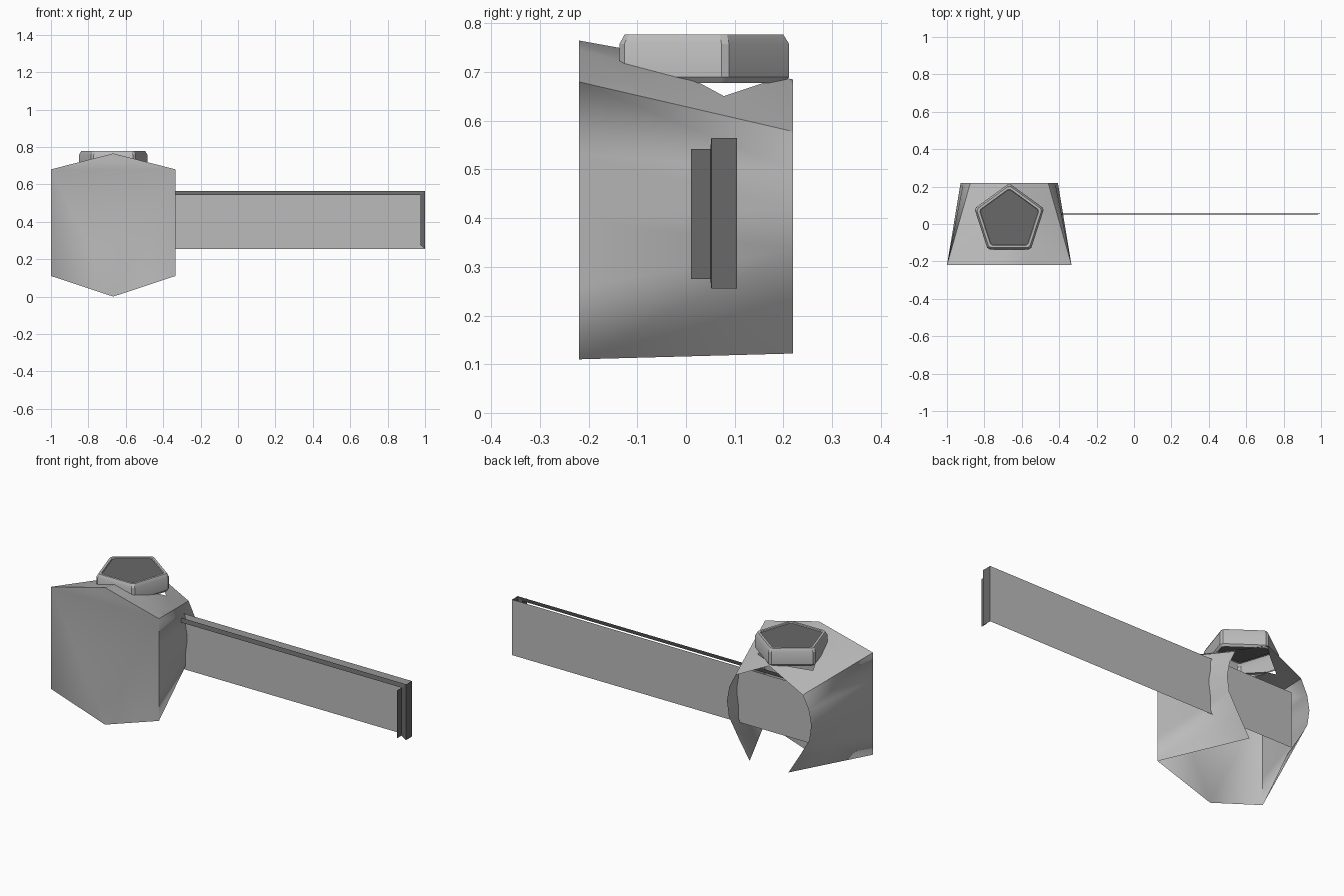
import bpy, bmesh, math
from mathutils import Vector

if "Cube" in bpy.data.objects:
    bpy.data.objects.remove(bpy.data.objects["Cube"])


def material(name, v):
    m = bpy.data.materials.new(name)
    m.diffuse_color = (v, v, v, 1)
    m.use_nodes = True
    m.node_tree.nodes["Principled BSDF"].inputs["Base Color"].default_value = m.diffuse_color
    return m


LIGHT = material("light grey", 0.5)
DARK = material("dark grey", 0.14)
CX = -0.667          # centre line of the housing
KY = 0.022           # centre of the knob in y


def finish(name, bm, mats, smooth=None):
    me = bpy.data.meshes.new(name)
    bm.to_mesh(me)
    bm.free()
    ob = bpy.data.objects.new(name, me)
    bpy.context.collection.objects.link(ob)
    for m in mats:
        me.materials.append(m)
    if smooth:
        bpy.ops.object.select_all(action='DESELECT')
        ob.select_set(True)
        bpy.context.view_layer.objects.active = ob
        bpy.ops.object.shade_smooth_by_angle(angle=math.radians(smooth))
    return ob


def face(bm, pts, mat=0):
    f = bm.faces.new([bm.verts.new(p) for p in pts])
    f.material_index = mat
    return f


# Housing: hexagonal front, side wings curling to an open back
bm = bmesh.new()
F, B = -0.22, 0.22
front_half = [(0.333, 0.68), (0.333, 0.53), (0.333, 0.40), (0.333, 0.26), (0.333, 0.11)]
back_half = [(0.208, 0.578), (0.246, 0.50), (0.26, 0.42), (0.248, 0.335), (0.19, 0.235), (0.12, 0.122)]
face(bm, [(CX, F, 0.765), (CX - .333, F, .68), (CX - .333, F, .11),
          (CX, F, 0.0), (CX + .333, F, .11), (CX + .333, F, .68)])
for s in (-1, 1):
    fr = [(CX + s * x, F, z) for x, z in front_half]
    bk = [(CX + s * x, B, z) for x, z in back_half]
    tris = []
    for i in range(3):
        tris += [(fr[i], bk[i], bk[i + 1]), (fr[i], bk[i + 1], fr[i + 1])]
    tris += [(fr[3], bk[3], fr[4]), (fr[4], bk[3], bk[4]), (fr[4], bk[4], bk[5])]
    for t in tris:
        face(bm, t if s > 0 else t[::-1])
bmesh.ops.remove_doubles(bm, verts=bm.verts, dist=0.0005)
bmesh.ops.recalc_face_normals(bm, faces=bm.faces)
finish("housing", bm, [LIGHT], 40)

# Roof: two sloping panels with a pentagonal opening under the knob
bm = bmesh.new()
for s in (-1, 1):
    q = [(CX, F, .765), (CX + s * .333, F, .68), (CX + s * .208, B, .578), (CX, B, .685)]
    for t in ((q[0], q[1], q[3]), (q[1], q[2], q[3])):
        face(bm, t if s > 0 else t[::-1])
bmesh.ops.remove_doubles(bm, verts=bm.verts, dist=0.0005)
centre = Vector((CX, KY, 0))
apothem = 0.18 * math.cos(math.pi / 5)
sides = [Vector((math.cos(a), math.sin(a), 0)) for a in
         (math.radians(90 + 36 + 72 * i) for i in range(5))]
for n in sides:
    bmesh.ops.bisect_plane(bm, geom=bm.verts[:] + bm.edges[:] + bm.faces[:],
                           plane_co=centre + n * apothem, plane_no=n)
inside = [f for f in bm.faces
          if all((f.calc_center_median() - centre).dot(n) < apothem for n in sides)]
bmesh.ops.delete(bm, geom=inside, context='FACES')
bmesh.ops.recalc_face_normals(bm, faces=bm.faces)
finish("roof", bm, [LIGHT], 40)

# Knob: pentagonal ring with clipped corners and a dark cap
bm = bmesh.new()
angles = [math.radians(90 + 72 * i + d) for i in range(5) for d in (-2.5, 2.5)]
rings = [[bm.verts.new((CX + r * math.cos(a), KY + r * math.sin(a), z)) for a in angles]
         for r, z in ((.18, .678), (.19, .69), (.19, .758), (.178, .777), (.163, .777), (.16, .772))]
for lo, hi in zip(rings, rings[1:]):
    for i in range(10):
        j = (i + 1) % 10
        bm.faces.new((lo[i], lo[j], hi[j], hi[i]))
bm.faces.new(rings[-1]).material_index = 1
finish("knob", bm, [LIGHT, DARK], 30)

# Long arm: back sheet
bm = bmesh.new()
L = -0.91
face(bm, [(L, .105, .255), (1, .105, .255), (1, .105, .565), (L, .105, .565)])
finish("arm_sheet", bm, [LIGHT])

# Arm trim: stepped end flange and a slim mitred bar along the top
bm = bmesh.new()
face(bm, [(1, .052, .255), (1, .105, .255), (1, .105, .565), (1, .052, .565)])
face(bm, [(.975, .05, .275), (1, .052, .255), (1, .052, .565), (.975, .05, .542)])
face(bm, [(.975, .01, .275), (.975, .05, .275), (.975, .05, .542), (.975, .01, .542)])
face(bm, [(L, .05, .542), (.975, .05, .542), (1, .056, .565), (L, .056, .565)])
finish("arm_trim", bm, [DARK])
